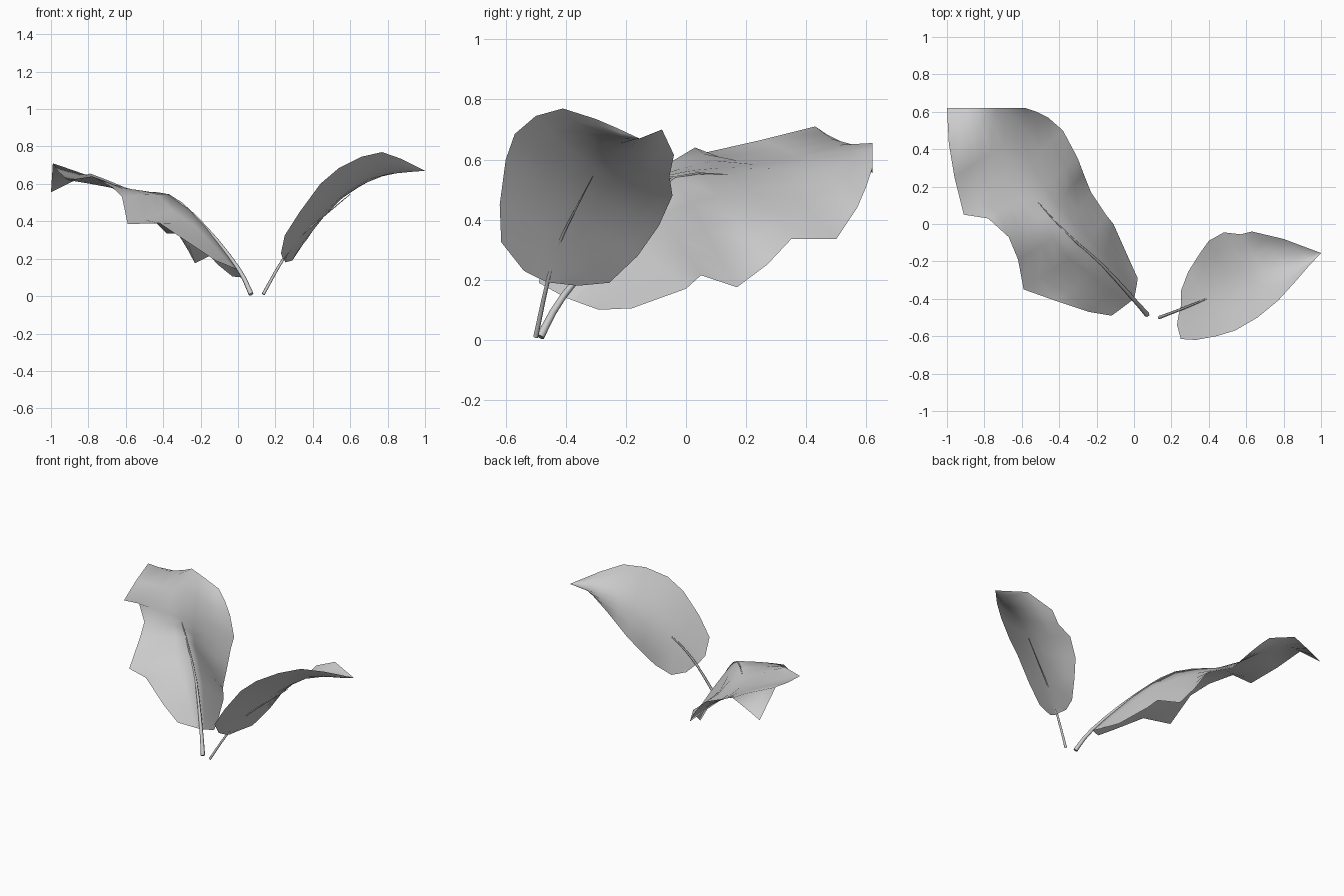
import bpy
from mathutils import Vector

default_cube = bpy.data.objects.get("Cube")
if default_cube:
    bpy.data.objects.remove(default_cube, do_unlink=True)

# One plain colour for the whole plant
leaf_grey = bpy.data.materials.new("pale_grey")
leaf_grey.use_nodes = True
colour = (0.6, 0.6, 0.6, 1)
leaf_grey.diffuse_color = colour
leaf_grey.node_tree.nodes["Principled BSDF"].inputs["Base Color"].default_value = colour


def vectors(points):
    """Points are written in hundredths of a unit."""
    return [Vector(point) / 100 for point in points]


def smooth_point(points, t):
    """Point on a smooth curve through all points, with t from start to end."""
    last = len(points) - 1
    i = min(int(t * last), last - 1)
    u = t * last - i
    before, start, end, after = (points[max(0, min(last, k))] for k in range(i - 1, i + 3))
    slope_in = (end - before) / 2
    slope_out = (after - start) / 2
    bend = 3 * (end - start) - 2 * slope_in - slope_out
    twist = 2 * (start - end) + slope_in + slope_out
    return start + u * (slope_in + u * (bend + u * twist))


def across(a, centre, b, s, roundness):
    """Cross-section from edge to edge, between a sharp crease and a round arc."""
    crease = a.lerp(centre, 2 * s) if s < 0.5 else centre.lerp(b, 2 * s - 1)
    control = 2 * centre - (a + b) / 2
    arc = a.lerp(control, s).lerp(control.lerp(b, s), s)
    return crease.lerp(arc, roundness)


def make_leaf(name, left_edge, midrib, right_edge, roundness, columns=8):
    """Sheet spanned between two ragged edges, folded along the midrib."""
    left, middle, right = map(vectors, (left_edge, midrib, right_edge))
    rows = len(left)
    verts = []
    for row in range(rows):
        centre = smooth_point(middle, row / (rows - 1))
        for column in range(columns + 1):
            verts.append(across(left[row], centre, right[row], column / columns, roundness))
    width = columns + 1
    faces = []
    for row in range(rows - 1):
        for column in range(columns):
            k = row * width + column
            faces.append((k, k + 1, k + width + 1, k + width))
    mesh = bpy.data.meshes.new(name)
    mesh.from_pydata(verts, [], faces)
    mesh.materials.append(leaf_grey)
    for face in mesh.polygons:
        face.use_smooth = True
    leaf = bpy.data.objects.new(name, mesh)
    bpy.context.collection.objects.link(leaf)


def make_stem(name, path, radius, tip_scale):
    """Thin tapering tube that runs from the ground up along the midrib."""
    curve = bpy.data.curves.new(name, "CURVE")
    curve.dimensions = "3D"
    curve.bevel_depth = radius
    curve.bevel_resolution = 1
    curve.use_fill_caps = True
    spline = curve.splines.new("POLY")
    points = vectors(path)
    steps = 12
    spline.points.add(steps)
    for i, point in enumerate(spline.points):
        t = i / steps
        point.co = (*smooth_point(points, t), 1)
        point.radius = 1 + (tip_scale - 1) * t
    curve.materials.append(leaf_grey)
    stem = bpy.data.objects.new(name, curve)
    bpy.context.collection.objects.link(stem)


# Large drooping leaf
make_leaf(
    "large_leaf",
    left_edge=[(-12, -49, 19), (-24, -47, 27), (-42, -41, 39), (-59, -35, 38.5),
               (-62, -19, 53), (-67, -7, 58), (-78, 3, 64), (-91, 5, 62),
               (-96, 25, 66.5), (-99, 43, 71), (-100, 62, 55.5)],
    midrib=[(0, -40, 14), (-17, -22, 37), (-37, -4, 54.5),
            (-55, 16, 55), (-70, 42, 59.5), (-79, 62, 65.5)],
    right_edge=[(2, -29, 10), (-3, -18, 10.5), (-11, 0, 17), (-15, 5, 21.5),
                (-23, 17, 17.5), (-27, 27, 25), (-30, 35, 33.5), (-38, 50, 33.5),
                (-46, 57, 44), (-52, 60, 51), (-58, 62, 57)],
    roundness=0.1,
)
make_stem("large_stem", [(7, -48.5, 1), (0, -40.5, 15), (-17, -22, 36.5),
                         (-37, -4, 54), (-57, 18, 54.5)], radius=0.014, tip_scale=0.1)

# Small upright leaf, closing to a point
make_leaf(
    "small_leaf",
    left_edge=[(23, -54, 23), (25, -61.5, 32.5), (33, -62, 45), (44, -60, 60),
               (54, -57, 68.5), (66, -50, 74.5), (77, -41, 77), (87, -30, 73.5),
               (93, -23, 70.5), (100, -15.5, 67)],
    midrib=[(24, -48, 20), (44, -38, 43), (70, -26, 62.5), (100, -15.5, 67)],
    right_edge=[(25, -45, 19), (25, -36, 18), (29, -25.5, 19), (35, -16, 28),
                (40, -9, 38), (48, -4.5, 48), (57, -5.5, 54.5), (63, -4, 61.5),
                (80, -8, 70), (100, -15.5, 67)],
    roundness=0.7,
)
make_stem("small_stem", [(13.5, -50, 1), (24, -46, 19.5), (34, -42, 32.5),
                         (45, -37.5, 42), (60, -31, 54.5)], radius=0.009, tip_scale=0.2)
